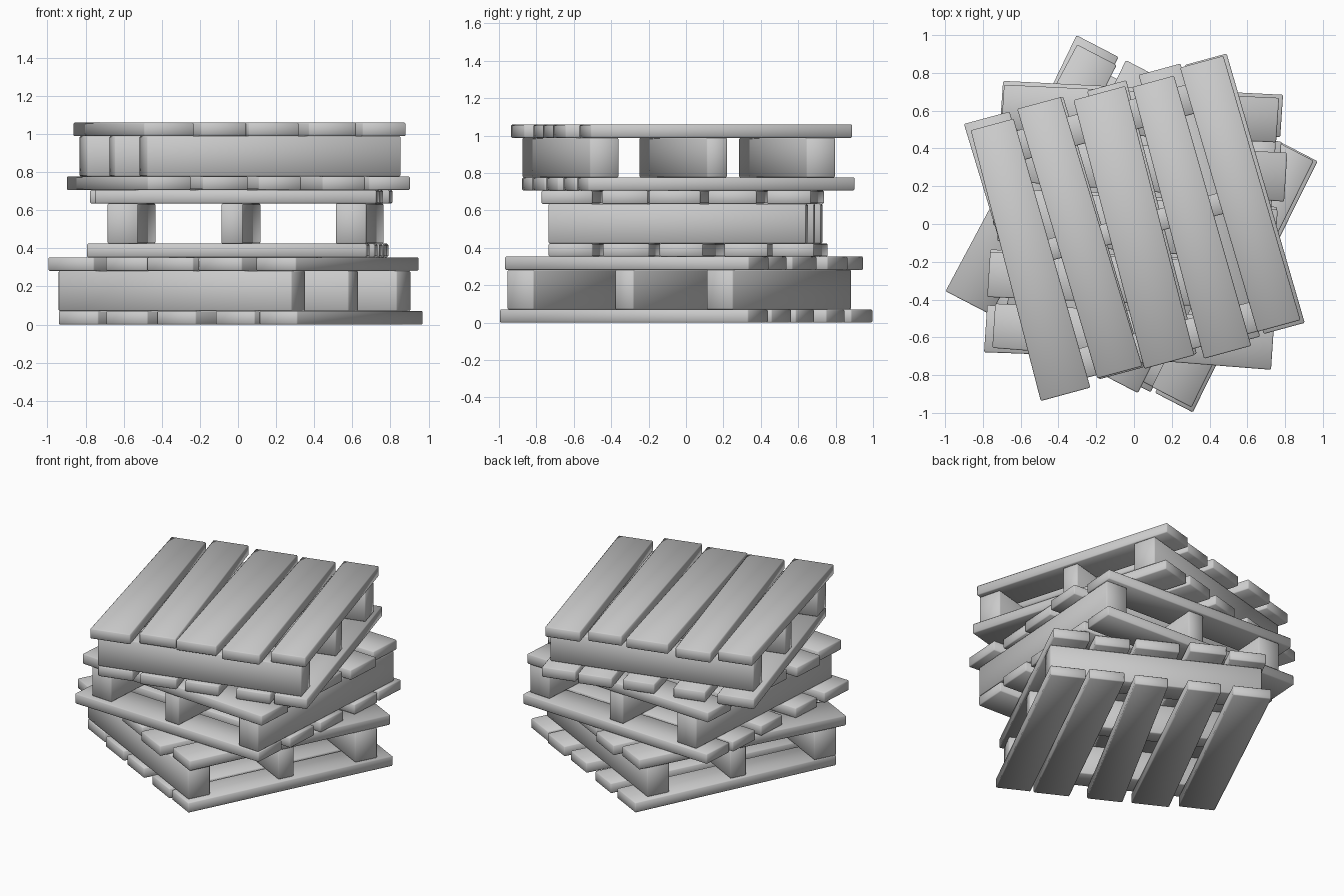
import bpy, bmesh
from math import radians

if "Cube" in bpy.data.objects:
    bpy.data.objects.remove(bpy.data.objects["Cube"])

PITCH = 0.353          # height of one pallet
BOARD = 0.071          # board thickness

# boards: left/right at front end, left/right at back end, front y, back y
TOP = [(-.722, -.450, -.704, -.469, -.775, .705),
       (-.402, -.155, -.437, -.198, -.738, .750),
       (-.148, .126, -.137, .147, -.754, .717),
       (.171, .430, .182, .410, -.785, .702),
       (.481, .717, .452, .690, -.722, .735)]
BOTTOM = [(-.688, -.452, -.730, -.480, -.722, .747),
          (-.395, -.148, -.400, -.185, -.745, .750),
          (-.092, .140, -.055, .160, -.750, .745),
          (.255, .488, .230, .460, -.750, .755),
          (.510, .735, .480, .710, -.742, .742)]
# stringers: front y, back y
STRINGERS = [(-.720, -.560), (-.072, .042), (.480, .640)]


def slab(name, corners, z0, z1, angle):
    """Upright prism over four corners with softened edges."""
    bm = bmesh.new()
    low = [bm.verts.new((x, y, z0)) for x, y in corners]
    face = bm.faces.new(low)
    new = bmesh.ops.extrude_face_region(bm, geom=[face])["geom"]
    for v in new:
        if isinstance(v, bmesh.types.BMVert):
            v.co.z = z1
    bmesh.ops.recalc_face_normals(bm, faces=bm.faces)
    bmesh.ops.bevel(bm, geom=bm.edges[:], offset=0.006, segments=1,
                    affect='EDGES', profile=0.5)
    me = bpy.data.meshes.new(name)
    bm.to_mesh(me)
    bm.free()
    ob = bpy.data.objects.new(name, me)
    bpy.context.collection.objects.link(ob)
    ob.rotation_euler.z = radians(angle)
    bpy.context.view_layer.objects.active = ob
    ob.select_set(True)
    bpy.ops.object.shade_smooth_by_angle(angle=radians(50))
    ob.select_set(False)


def boards(name, rows, z0, angle):
    for i, (a, b, c, d, y0, y1) in enumerate(rows):
        slab(f"{name}_{i + 1}", [(a, y0), (b, y0), (d, y1), (c, y1)],
             z0, z0 + BOARD, angle)


def pallet(name, z, angle):
    boards(name + "_bottom_board", BOTTOM, z, angle)
    for i, (y0, y1) in enumerate(STRINGERS):
        slab(f"{name}_stringer_{i + 1}",
             [(-.69, y0), (.69, y0), (.69, y1), (-.69, y1)],
             z + BOARD, z + PITCH - BOARD, angle)
    boards(name + "_top_board", TOP, z + PITCH - BOARD, angle)


# the same pallet stacked three times at different turns
for name, level, angle in (("lower_pallet", 0, -27.4),
                           ("middle_pallet", 1, 86.2),
                           ("upper_pallet", 2, 15.2)):
    pallet(name, level * PITCH, angle)
